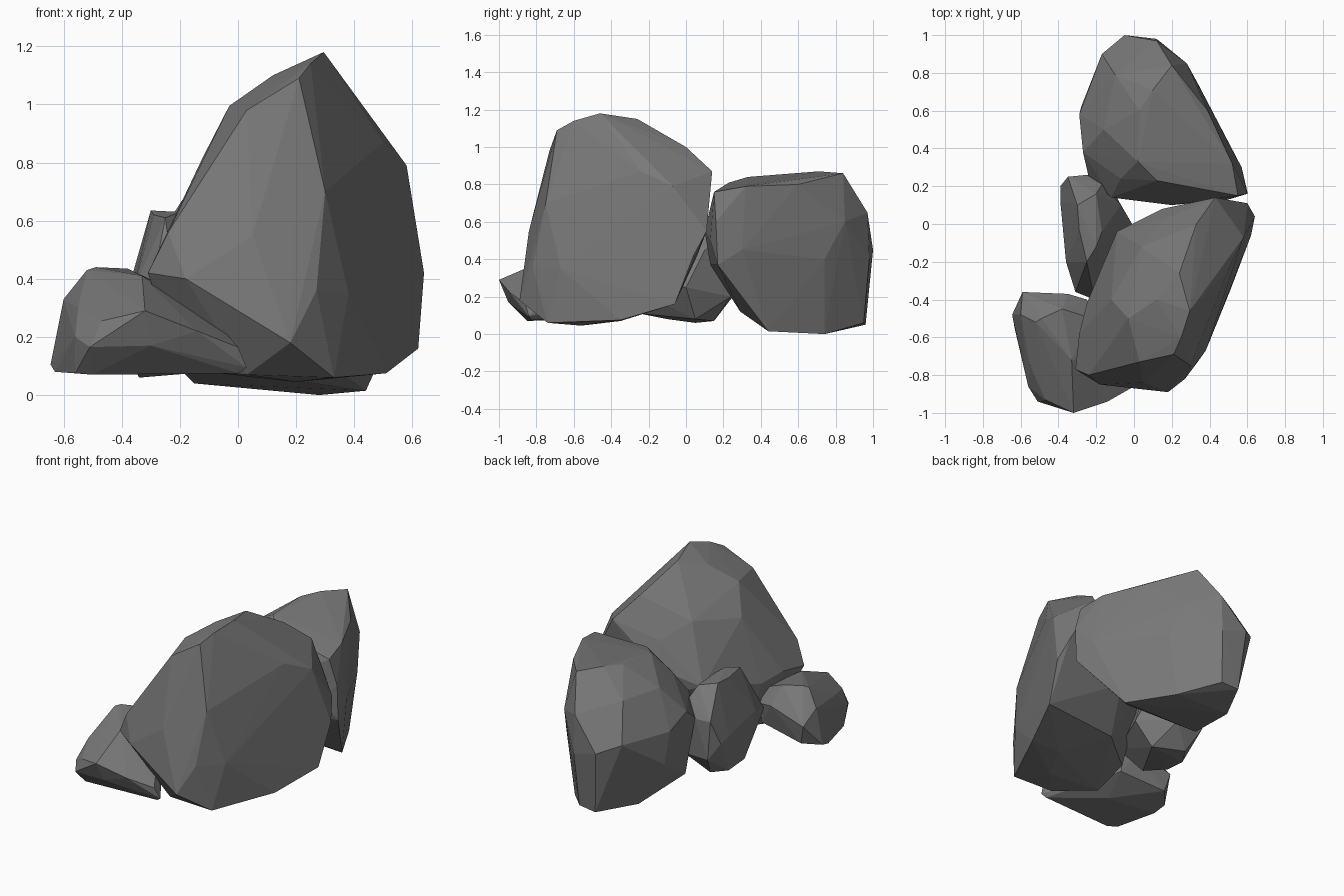
import bpy, bmesh

# Dark stone colour shared by all rocks
stone = bpy.data.materials.new("dark_stone")
stone.diffuse_color = (.19, .19, .19, 1)


def boulder(name, pts):
    """Faceted rock: the convex hull of a few corner points."""
    bm = bmesh.new()
    for p in pts:
        bm.verts.new(p)
    bmesh.ops.convex_hull(bm, input=bm.verts[:])
    bmesh.ops.delete(bm, geom=[v for v in bm.verts if not v.link_faces], context='VERTS')
    bmesh.ops.recalc_face_normals(bm, faces=bm.faces[:])
    mesh = bpy.data.meshes.new(name)
    bm.to_mesh(mesh)
    bm.free()
    mesh.materials.append(stone)
    ob = bpy.data.objects.new(name, mesh)
    bpy.context.collection.objects.link(ob)
    return ob


# Tall boulder at the front right
boulder("large_boulder", [
    # crest
    (.21, -.69, 1.09), (.25, -.60, 1.14), (.295, -.46, 1.18), (.24, -.26, 1.15),
    (.33, 0, 1.0), (.43, .14, .87),
    # front face
    (.03, -.73, .98), (-.24, -.80, .56), (-.31, -.77, .42), (-.18, -.85, .40),
    (.18, -.89, .18), (.27, -.82, .36), (.30, -.75, .70), (.08, -.77, .8), (.05, -.84, .55),
    # left and back slope
    (-.03, -.5, .995), (.12, -.4, 1.1), (-.12, -.4, .82), (-.29, -.58, .45), (-.25, -.42, .42),
    (-.09, -.04, .5), (-.17, -.3, .3), (.15, .08, .6), (.15, .06, .42),
    (.04, -.12, .86), (.17, .03, .76),
    # right side
    (.37, -.53, .83), (.50, -.24, .87), (.58, -.07, .79), (.60, .11, .55),
    (.64, .04, .42), (.62, -.06, .16), (.51, -.35, .075), (.38, -.67, .35),
    # underside
    (.33, -.74, .06), (.03, -.74, .07), (.2, -.56, .045), (.3, -.35, .07),
    (.08, -.12, .16), (-.2, -.58, .09), (-.2, -.35, .16)])

# Flat-topped boulder at the back
boulder("back_boulder", [
    # top
    (.02, .33, .84), (.03, .6, .86), (.1, .71, .87), (.2, .84, .86),
    (.55, .15, .76), (.52, .32, .79), (.39, .6, .80), (-.07, .24, .70), (.12, .23, .81),
    # front and right walls
    (.60, .16, .6), (.60, .17, .37), (.5, .13, .5), (.2, .1, .55), (-.12, .14, .55),
    (.57, .3, .45), (.34, .74, .4), (.28, .85, .6), (.1, .13, .37),
    # back and left walls
    (.12, .97, .65), (-.05, 1.0, .45), (.12, .98, .4), (-.10, .79, .73), (-.17, .9, .5),
    (-.29, .58, .5), (-.27, .38, .55), (-.24, .25, .45), (-.28, .62, .3), (-.16, .5, .72),
    # underside
    (-.02, .96, .05), (.1, .95, .06), (.28, .74, .0), (.44, .44, .015),
    (-.22, .32, .11), (.3, .29, .12), (-.15, .7, .04)])

# Small upright rock wedged on the left
boulder("middle_rock", [
    (-.30, .10, .635), (-.20, .16, .62), (-.35, .25, .45), (-.25, .26, .45), (-.17, .21, .55),
    (-.29, -.03, .62), (-.17, -.04, .61), (-.2, -.12, .63), (-.25, -.2, .61),
    (-.21, -.4, .3), (-.31, -.36, .3), (-.36, -.2, .36), (-.39, .12, .32), (-.39, .2, .3),
    (-.07, .1, .45), (-.01, .0, .25), (-.33, .25, .2), (-.15, .24, .2), (-.34, .05, .06),
    (-.28, .15, .07), (-.1, .05, .08), (-.35, -.1, .08), (-.28, -.25, .11)])

# Low rock at the front left
boulder("front_rock", [
    # top
    (-.52, -.52, .43), (-.49, -.5, .44), (-.38, -.45, .435), (-.22, -.5, .36), (-.33, -.72, .41),
    (-.60, -.48, .33), (-.59, -.36, .25), (-.35, -.37, .32), (-.25, -.4, .3), (-.09, -.7, .27),
    # front
    (-.55, -.75, .3), (-.47, -.93, .255), (-.32, -1.0, .29), (-.14, -.94, .22), (-.56, -.86, .2),
    (-.51, -.94, .165), (-.3, -.95, .17), (0, -.86, .165),
    # underside
    (-.645, -.48, .105), (-.63, -.56, .08), (-.56, -.82, .075), (-.5, -.85, .07), (0, -.83, .075),
    (.03, -.84, .095), (-.56, -.38, .13), (-.25, -.42, .17), (-.3, -.6, .08)])
